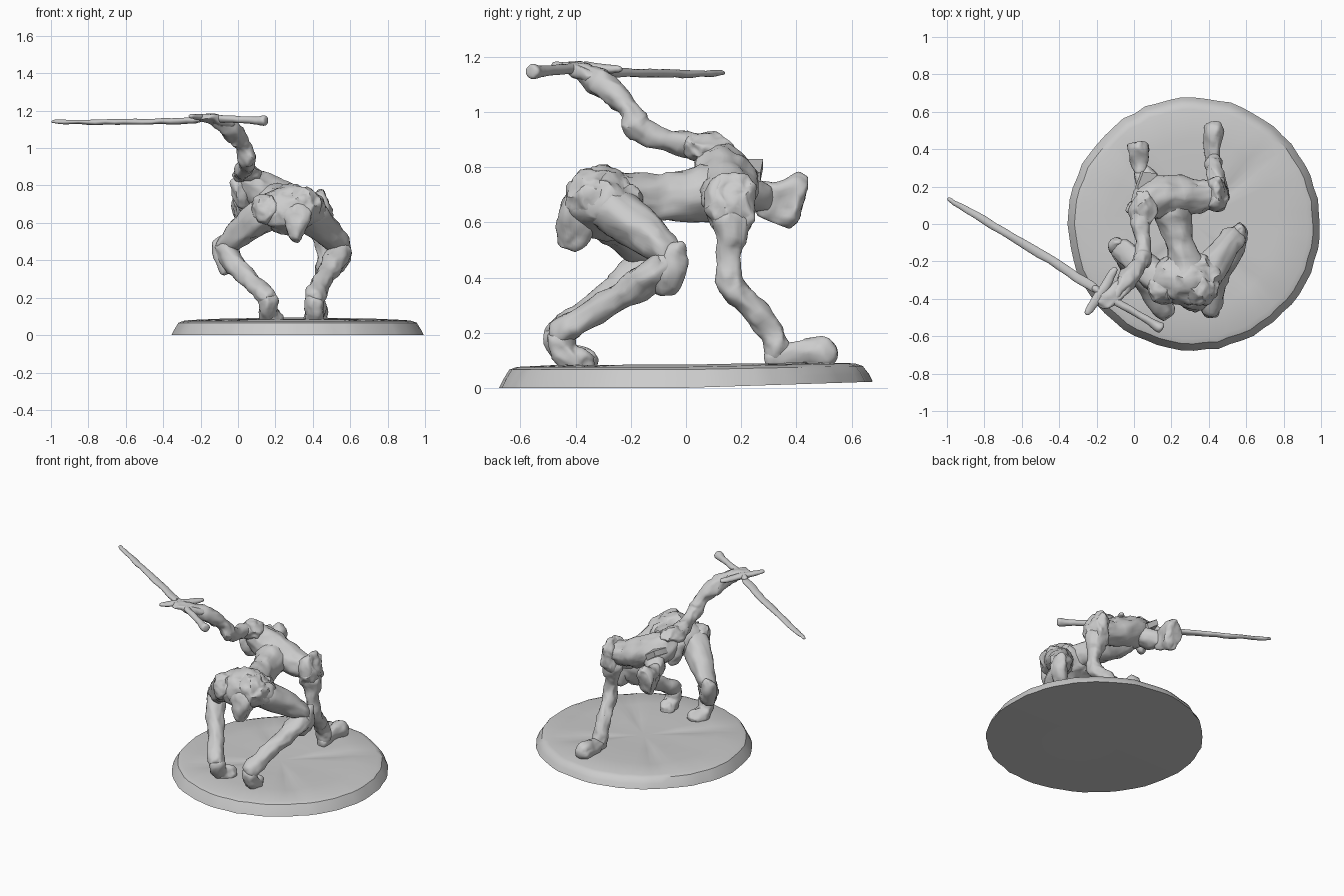
import bpy, bmesh, math, random
from mathutils import Vector, noise

random.seed(7)
if "Cube" in bpy.data.objects:
    bpy.data.objects.remove(bpy.data.objects["Cube"], do_unlink=True)

grey = bpy.data.materials.new("plain_grey")
grey.use_nodes = True
grey.diffuse_color = (0.6, 0.6, 0.6, 1)
grey.node_tree.nodes["Principled BSDF"].inputs["Base Color"].default_value = (0.6, 0.6, 0.6, 1)


def finish(name, bm, levels=0, angle=50, bumps=0.0):
    """Turn a bmesh into a named, shaded object; bumps adds a worn, hand-sculpted surface."""
    bmesh.ops.recalc_face_normals(bm, faces=bm.faces)
    me = bpy.data.meshes.new(name)
    bm.to_mesh(me)
    bm.free()
    ob = bpy.data.objects.new(name, me)
    bpy.context.collection.objects.link(ob)
    me.materials.append(grey)
    bpy.ops.object.select_all(action="DESELECT")
    ob.select_set(True)
    bpy.context.view_layer.objects.active = ob
    if levels:
        ob.modifiers.new("smooth", "SUBSURF").levels = levels
        bpy.ops.object.modifier_apply(modifier="smooth")
    for v in ob.data.vertices:
        v.co += bumps * (noise.noise_vector(v.co * 13) + 0.6 * noise.noise_vector(v.co * 30))
    bpy.ops.object.shade_smooth_by_angle(angle=math.radians(angle))
    return ob


def limb(name, path, sides=10, flat=1.0, rough=0.1, cap=0.5, bumps=0.014):
    """Lumpy tube through (x, y, z, radius) points; flat scales its thickness."""
    bm = bmesh.new()
    pts = [Vector(p[:3]) for p in path]
    rad = [p[3] * 1.06 for p in path]
    rings, u = [], None
    for i, p in enumerate(pts):
        t = (pts[min(i + 1, len(pts) - 1)] - pts[max(i - 1, 0)]).normalized()
        if u is None:
            u = t.cross(Vector((0, 0, 1)))
            if u.length < 0.2:
                u = Vector((1, 0, 0))
        u = (u - t * u.dot(t)).normalized()
        v = u.cross(t)
        ring = []
        for k in range(sides):
            a = math.tau * k / sides
            r = rad[i] * (1 + random.uniform(-rough, rough))
            ring.append(bm.verts.new(p + u * math.cos(a) * r + v * math.sin(a) * r * flat))
        rings.append(ring)
    for a, b in zip(rings, rings[1:]):
        for k in range(sides):
            n = (k + 1) % sides
            bm.faces.new((a[k], a[n], b[n], b[k]))
    for ring, end, near, r in ((rings[0], pts[0], pts[1], rad[0]),
                               (rings[-1], pts[-1], pts[-2], rad[-1])):
        tip = bm.verts.new(end + (end - near).normalized() * r * cap)
        for k in range(sides):
            bm.faces.new((ring[k], ring[(k + 1) % sides], tip))
    return finish(name, bm, 2, 40, bumps)


def lump(name, centre, size, rough=0.07):
    """Uneven rounded mass."""
    bm = bmesh.new()
    bmesh.ops.create_icosphere(bm, subdivisions=2, radius=1)
    for v in bm.verts:
        v.co *= 1.04 + random.uniform(-rough, rough)
        v.co = Vector(c + s * q for c, s, q in zip(centre, size, v.co))
    return finish(name, bm, 2, 40, 0.018)


def shard(name, corners, thick=0.03):
    """Jagged plate from an outline, given thickness along its normal."""
    bm = bmesh.new()
    face = bm.faces.new([bm.verts.new(c) for c in corners])
    face.normal_update()
    shift = face.normal * thick
    top = bmesh.ops.extrude_face_region(bm, geom=[face])["geom"]
    for v in (g for g in top if isinstance(g, bmesh.types.BMVert)):
        v.co += shift
    return finish(name, bm, 0, 30)


# round base with four shallow swells meeting in a cross of creases
bm = bmesh.new()
SEG = 64
profile = [(0.675, 0.0), (0.66, 0.03), (0.638, 0.066), (0.61, 0.076), (0.45, 0.074), (0.22, 0.072)]
wobble = [random.uniform(-0.006, 0.006) for k in range(SEG)]
rings = []
for r, z in profile:
    ring = []
    for k in range(SEG):
        a = math.tau * k / SEG
        rr = r + wobble[k] * (r > 0.6)
        x, y = rr * math.cos(a), rr * math.sin(a)
        swell = 0.01 * min(1, 2.5 * abs(math.cos(2 * a))) if r < 0.6 else 0
        tilt = 0.022 if z < 0.05 else 0.014
        ring.append(bm.verts.new((0.32 + x, y, z + swell + tilt * max(0, y) / 0.67)))
    rings.append(ring)
for a, b in zip(rings, rings[1:]):
    for k in range(SEG):
        n = (k + 1) % SEG
        bm.faces.new((a[k], a[n], b[n], b[k]))
for ring, z in ((rings[-1], 0.075), (rings[0], 0.004)):
    centre = bm.verts.new((0.32, 0, z))
    for k in range(SEG):
        bm.faces.new((ring[k], ring[(k + 1) % SEG], centre))
finish("round_base", bm, 0, 35)

# trunk
limb("waist", [(0.29, -0.3, 0.69, 0.11), (0.265, -0.18, 0.695, 0.08), (0.24, -0.06, 0.69, 0.078),
               (0.21, 0.05, 0.7, 0.1), (0.18, 0.15, 0.73, 0.11)], sides=12)
limb("chest", [(0.02, 0.08, 0.84, 0.065), (0.09, 0.135, 0.785, 0.112), (0.2, 0.15, 0.735, 0.11),
               (0.33, 0.155, 0.69, 0.083), (0.43, 0.155, 0.67, 0.08)], sides=12, rough=0.14)
lump("hips", (0.28, -0.29, 0.67), (0.19, 0.155, 0.125), 0.1)
lump("rump_left", (0.35, -0.34, 0.69), (0.105, 0.1, 0.105), 0.12)
lump("rump_right", (0.16, -0.34, 0.67), (0.1, 0.09, 0.085), 0.12)
limb("hanging_cloth", [(0.32, -0.38, 0.67, 0.09), (0.315, -0.41, 0.59, 0.07), (0.3, -0.42, 0.51, 0.04)],
     rough=0.2)

# head and neck: narrow and deep, flaring to a blunt end
limb("neck", [(0.1, 0.18, 0.73, 0.08), (0.05, 0.26, 0.69, 0.058), (0.03, 0.31, 0.68, 0.045)])
limb("head", [(0.04, 0.26, 0.685, 0.042), (0.028, 0.33, 0.68, 0.045), (0.025, 0.38, 0.68, 0.06),
              (0.025, 0.415, 0.67, 0.06), (0.025, 0.422, 0.668, 0.055)], sides=8, flat=1.8, cap=0.05)

# ragged shoulder pieces
lump("shoulder_right", (0.05, 0.075, 0.86), (0.08, 0.09, 0.06), 0.15)
shard("shoulder_shard", [(0.03, 0.12, 0.82), (0.02, 0.2, 0.83), (0.05, 0.28, 0.83),
                         (0.12, 0.27, 0.78), (0.15, 0.14, 0.79)], 0.035)
limb("side_rags", [(-0.005, 0.08, 0.83, 0.04), (0.005, 0.09, 0.76, 0.045), (0.04, 0.1, 0.69, 0.035)], rough=0.2)
limb("sleeve_rags", [(0.43, 0.13, 0.76, 0.035), (0.44, 0.11, 0.69, 0.05), (0.43, 0.12, 0.6, 0.045)], rough=0.25)
lump("shoulder_left", (0.435, 0.165, 0.655), (0.062, 0.1, 0.13), 0.1)

# supporting arm
limb("arm_left", [(0.43, 0.16, 0.62, 0.085), (0.45, 0.165, 0.54, 0.055), (0.46, 0.155, 0.47, 0.034),
                  (0.46, 0.15, 0.39, 0.05), (0.455, 0.18, 0.34, 0.044), (0.44, 0.27, 0.265, 0.046),
                  (0.42, 0.32, 0.19, 0.042), (0.42, 0.33, 0.11, 0.052)])
limb("hand_left", [(0.42, 0.3, 0.1, 0.045), (0.42, 0.41, 0.115, 0.042),
                   (0.425, 0.49, 0.13, 0.06), (0.425, 0.535, 0.12, 0.045)])

# raised arm
limb("arm_right", [(0.03, 0.06, 0.87, 0.06), (0.04, -0.06, 0.895, 0.036), (0.055, -0.15, 0.92, 0.047),
                   (0.055, -0.185, 0.955, 0.052), (0.03, -0.21, 1.01, 0.037), (0.0, -0.25, 1.06, 0.053),
                   (-0.05, -0.32, 1.115, 0.05), (-0.12, -0.39, 1.15, 0.036)])
limb("hand_right", [(-0.05, -0.33, 1.125, 0.055), (-0.13, -0.39, 1.155, 0.056), (-0.19, -0.42, 1.165, 0.035)],
     flat=0.6)

# weapon
limb("sword_blade", [(-0.99, 0.135, 1.14, 0.016), (-0.8, 0.02, 1.138, 0.022), (-0.6, -0.1, 1.14, 0.024),
                     (-0.4, -0.22, 1.14, 0.026), (-0.2, -0.35, 1.15, 0.03)], sides=8, flat=0.65, bumps=0.006)
limb("sword_handle", [(-0.22, -0.34, 1.16, 0.024), (-0.05, -0.44, 1.155, 0.02), (0.08, -0.52, 1.148, 0.02),
                      (0.12, -0.545, 1.146, 0.024), (0.15, -0.56, 1.145, 0.032)], sides=8, cap=0.2, bumps=0.004)
limb("sword_guard", [(-0.25, -0.475, 1.17, 0.024), (-0.17, -0.36, 1.165, 0.028),
                     (-0.1, -0.24, 1.15, 0.024)], sides=8, flat=0.7, bumps=0.006)

# folded legs and feet
legs = {
    "left": [(0.35, -0.32, 0.67), (0.46, -0.16, 0.58), (0.56, -0.045, 0.47),
             (0.47, -0.25, 0.325), (0.42, -0.41, 0.235), (0.41, -0.47, 0.17), (0.4, -0.345, 0.09)],
    "right": [(0.17, -0.32, 0.66), (0.04, -0.22, 0.58), (-0.08, -0.125, 0.47),
              (0.03, -0.29, 0.325), (0.13, -0.42, 0.235), (0.16, -0.47, 0.17), (0.21, -0.345, 0.09)],
}
for side, (hip, mid, knee, shin, ankle, heel, toe) in legs.items():
    out = 1 if side == "left" else -1
    kx, ky, kz = knee
    hx, hy, hz = heel
    calf = Vector(knee).lerp(Vector(shin), 0.5) - Vector((0, 0, 0.01))
    limb("thigh_" + side, [(*hip, 0.105), (*mid, 0.08), (*knee, 0.058)])
    limb("shin_" + side, [(*knee, 0.06), (*calf, 0.066), (*shin, 0.046), (*ankle, 0.048),
                          (hx, hy, hz + 0.015, 0.055)])
    limb("foot_" + side, [(hx, hy + 0.005, hz + 0.03, 0.055), (hx, hy + 0.025, 0.13, 0.05),
                          (hx, hy + 0.065, 0.095, 0.062), (*toe, 0.045)])
    # pointed knee guard
    limb("knee_guard_" + side, [(kx - out * 0.02, ky - 0.035, kz - 0.125, 0.05), (kx, ky, kz - 0.02, 0.06),
                                (kx + out * 0.015, ky + 0.025, kz + 0.055, 0.028)], sides=7, rough=0.18)
